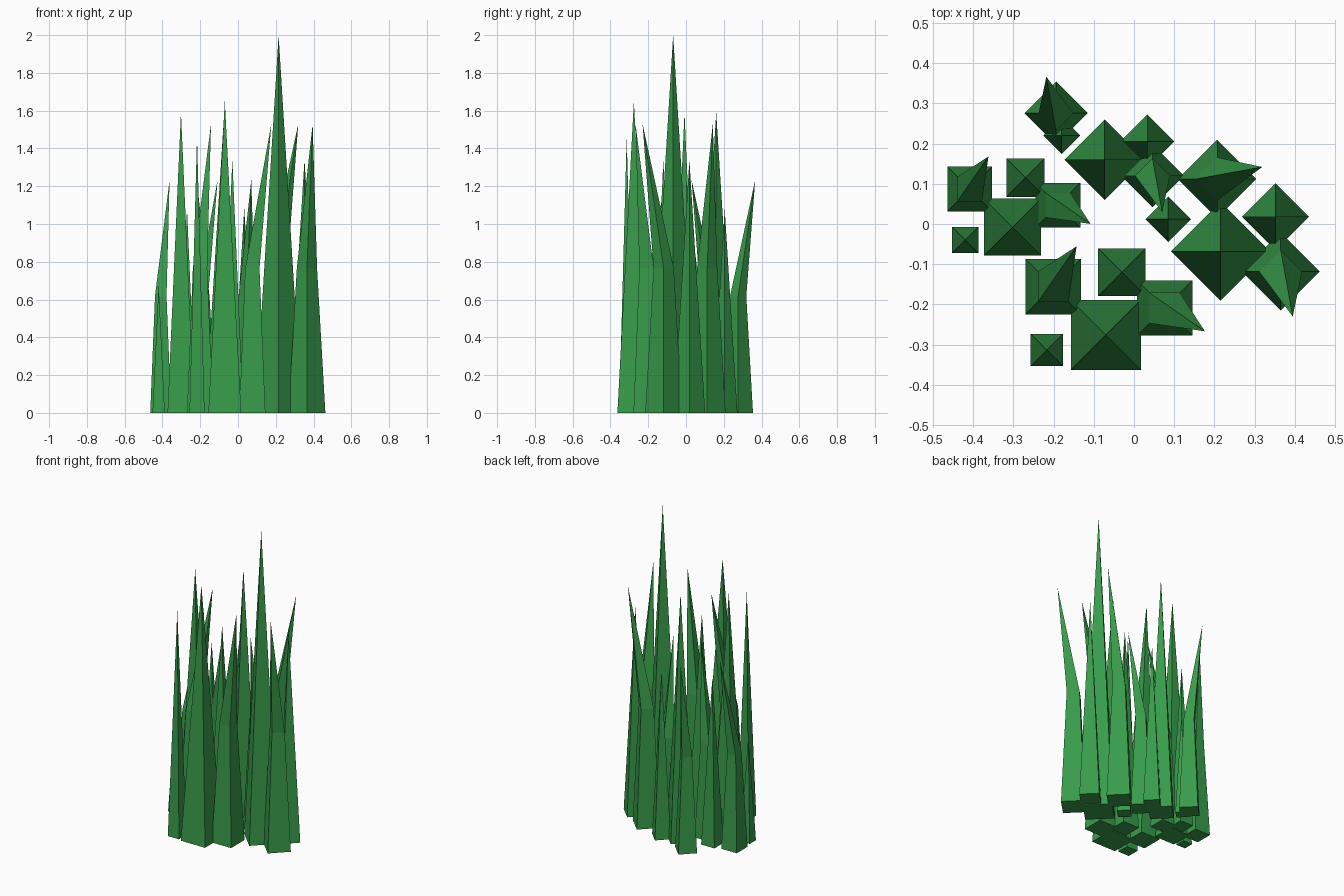
import bpy, bmesh
from math import sin, cos, pi, radians
from mathutils import Vector

if "Cube" in bpy.data.objects:
    bpy.data.objects.remove(bpy.data.objects["Cube"])

green = bpy.data.materials.new("grass_green")
green.diffuse_color = (0.04, 0.33, 0.07, 1)
green.use_nodes = True
green.node_tree.nodes["Principled BSDF"].inputs["Base Color"].default_value = green.diffuse_color


def blade(name, x, y, half, height, turn=0, lean=None):
    """Four-sided spike; a leaning blade narrows at mid height, then bends to its tip."""
    bm = bmesh.new()

    def ring(h, z):
        r = h * 2 ** 0.5
        return [bm.verts.new((x + r * cos(radians(45 + turn) + i * pi / 2),
                              y + r * sin(radians(45 + turn) + i * pi / 2), z))
                for i in range(4)]

    base = top = ring(half, 0)
    bm.faces.new(base[::-1])
    if lean:
        top = ring(half * 0.55, height / 2)
        for i in range(4):
            j = (i + 1) % 4
            bm.faces.new((base[i], base[j], top[j], top[i]))
    off = Vector(lean or (0, 0))
    tip = bm.verts.new((x + off.x, y + off.y, height))
    for i in range(4):
        bm.faces.new((top[i], top[(i + 1) % 4], tip))
    me = bpy.data.meshes.new(name)
    bm.to_mesh(me)
    bm.free()
    me.materials.append(green)
    bpy.context.collection.objects.link(bpy.data.objects.new(name, me))


# Straight blades: x, y, half width, height, turn
straight = {
    "front_tall": (-0.07, -0.276, 0.087, 1.65, 0),
    "front_medium": (-0.03, -0.12, 0.059, 1.34, 0),
    "front_small": (-0.217, -0.314, 0.04, 1.46, 0),
    "left_tall": (-0.302, -0.008, 0.071, 1.59, 0),
    "left_medium": (-0.27, 0.115, 0.0475, 1.08, 0),
    "left_small": (-0.42, -0.04, 0.0325, 0.68, 0),
    "right_tall": (0.215, -0.068, 0.087, 2.0, 45),
    "right_medium": (0.352, 0.018, 0.059, 1.34, 45),
    "right_small": (0.085, 0.012, 0.04, 0.85, 45),
    "back_tall": (-0.073, 0.16, 0.071, 1.59, 45),
    "back_medium": (0.033, 0.205, 0.0475, 1.08, 45),
    "back_small": (-0.18, 0.22, 0.0325, 0.68, 45),
}
for name, args in straight.items():
    blade(name + "_blade", *args)

# Bent blades: x, y, scale, turn, lean direction in degrees
bent = {
    "front_bent_a": (-0.201, -0.156, 1, 0, 60),
    "front_bent_b": (0.076, -0.209, 1, 0, -30),
    "left_bent_a": (-0.409, 0.087, 0.806, 0, 60),
    "left_bent_b": (-0.189, 0.047, 0.806, 0, -30),
    "right_bent_a": (0.207, 0.112, 1, 45, 15),
    "right_bent_b": (0.365, -0.118, 1, 45, -75),
    "back_bent_a": (-0.194, 0.276, 0.806, 45, 105),
    "back_bent_b": (0.046, 0.12, 0.806, 45, -75),
}
for name, (x, y, s, turn, way) in bent.items():
    d = 0.116 * s
    blade(name + "_blade", x, y, 0.069 * s, 1.53 * s, turn,
          (d * cos(radians(way)), d * sin(radians(way))))
